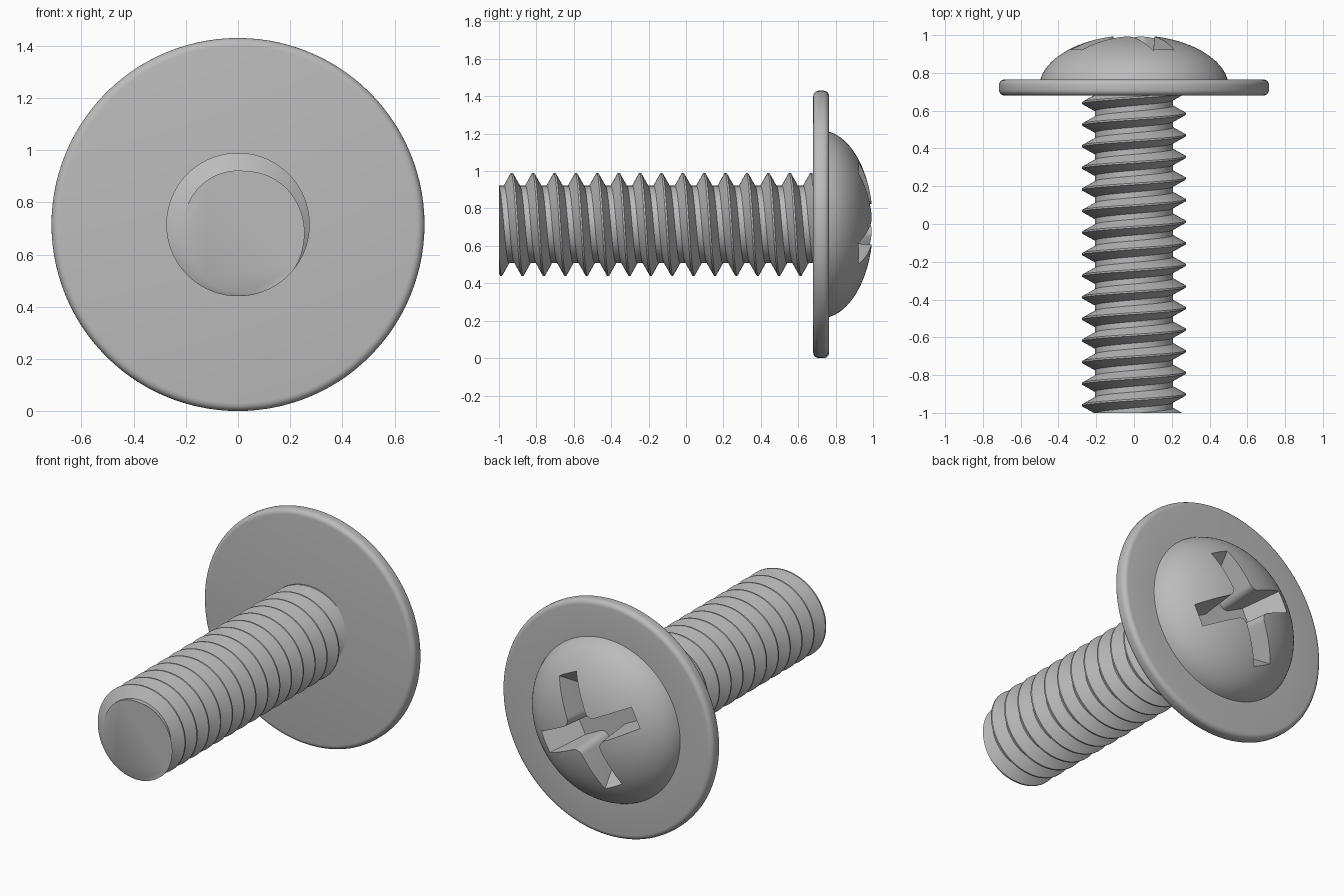
import bpy, bmesh
from math import sin, cos, pi, radians

CENTRE_Z = 0.715

if "Cube" in bpy.data.objects:
    bpy.data.objects.remove(bpy.data.objects["Cube"], do_unlink=True)

steel = bpy.data.materials.new("grey_steel")
steel.use_nodes = True
grey = (0.5, 0.5, 0.5, 1)
steel.diffuse_color = grey
steel.node_tree.nodes["Principled BSDF"].inputs["Base Color"].default_value = grey


def make_object(name, bm):
    """Turn a bmesh built around the y axis into an object on the screw axis."""
    bmesh.ops.recalc_face_normals(bm, faces=bm.faces[:])
    mesh = bpy.data.meshes.new(name)
    bm.to_mesh(mesh)
    bm.free()
    mesh.materials.append(steel)
    obj = bpy.data.objects.new(name, mesh)
    obj.location.z = CENTRE_Z
    bpy.context.collection.objects.link(obj)
    return obj


def activate(obj):
    bpy.ops.object.select_all(action='DESELECT')
    obj.select_set(True)
    bpy.context.view_layer.objects.active = obj


def smooth(obj):
    activate(obj)
    bpy.ops.object.shade_smooth_by_angle(angle=radians(30))


# Head: flange with rounded rim and domed top, turned around the y axis
def rim(y, start):
    angles = [start + i * pi / 10 for i in range(6)]
    return [(0.685 + 0.03 * cos(a), y + 0.03 * sin(a)) for a in angles]


dome = []
for i in range(25):
    a = 0.16 + (pi / 2 - 0.16) * i / 24
    dome.append((0.502 * cos(a), 0.72 + 0.28 * sin(a)))
dome[-1] = (0, 1)
profile = [(0, 0.68)] + rim(0.71, -pi / 2) + rim(0.735, 0) + dome
bm = bmesh.new()
verts = [bm.verts.new((r, y, 0)) for r, y in profile]
edges = [bm.edges.new(pair) for pair in zip(verts, verts[1:])]
bmesh.ops.spin(bm, geom=verts + edges, cent=(0, 0, 0), axis=(0, 1, 0),
               angle=2 * pi, steps=112, use_duplicate=False)
bmesh.ops.remove_doubles(bm, verts=bm.verts[:], dist=0.0001)
head = make_object("head", bm)


# Cross recess: tapered cutter with rounded inner corners
def cross_ring(bm, y, length, half, fillet=0.045, turn=radians(27)):
    corner = [(length, -half), (length, half)]
    for i in range(7):
        a = 1.5 * pi - i * pi / 12
        corner.append((half + fillet * (1 + cos(a)), half + fillet * (1 + sin(a))))
    ring = []
    for k in range(4):
        a = k * pi / 2 - turn
        ring += [bm.verts.new((u * cos(a) - v * sin(a), y, u * sin(a) + v * cos(a)))
                 for u, v in corner]
    return ring


bm = bmesh.new()
top = cross_ring(bm, 1.03, 0.42, 0.072)
floor = cross_ring(bm, 0.74, 0.21, 0.052)
bm.faces.new(top)
bm.faces.new(floor)
for i in range(len(top)):
    bm.faces.new((top[i - 1], top[i], floor[i], floor[i - 1]))
cutter = make_object("recess_cutter", bm)
cutter.hide_render = True
cut = head.modifiers.new("cross_recess", 'BOOLEAN')
cut.operation = 'DIFFERENCE'
cut.solver = 'EXACT'
cut.object = cutter
activate(head)
bpy.ops.object.modifier_apply(modifier=cut.name)
bpy.data.objects.remove(cutter, do_unlink=True)
smooth(head)

# Threaded shank: one continuous helical strip, trimmed flat at both ends
PITCH, CREST, ROOT = 0.1143, 0.275, 0.207
SEGMENTS, TURNS = 72, 18
section = [(-0.04, CREST), (0.04, CREST), (0.37, ROOT), (0.63, ROOT)]
start_y = -0.931 - 2 * PITCH
total = SEGMENTS * TURNS
bm = bmesh.new()
rows = []
for s in range(total + 1):
    turn = s / SEGMENTS
    a = 2 * pi * turn
    rows.append([bm.verts.new((r * sin(a), start_y + PITCH * (turn + off), r * cos(a)))
                 for off, r in section])
for s in range(total):
    a, b = list(rows[s]), list(rows[s + 1])
    if s + 1 + SEGMENTS <= total:
        a.append(rows[s + SEGMENTS][0])
        b.append(rows[s + 1 + SEGMENTS][0])
    for j in range(len(a) - 1):
        bm.faces.new((a[j], a[j + 1], b[j + 1], b[j]))
for y, direction in ((-1, -1), (0.72, 1)):
    result = bmesh.ops.bisect_plane(
        bm, geom=bm.verts[:] + bm.edges[:] + bm.faces[:], plane_co=(0, y, 0),
        plane_no=(0, direction, 0), clear_outer=True)
    loop = [e for e in result["geom_cut"] if isinstance(e, bmesh.types.BMEdge)]
    bmesh.ops.edgeloop_fill(bm, edges=loop)
smooth(make_object("threaded_shank", bm))
